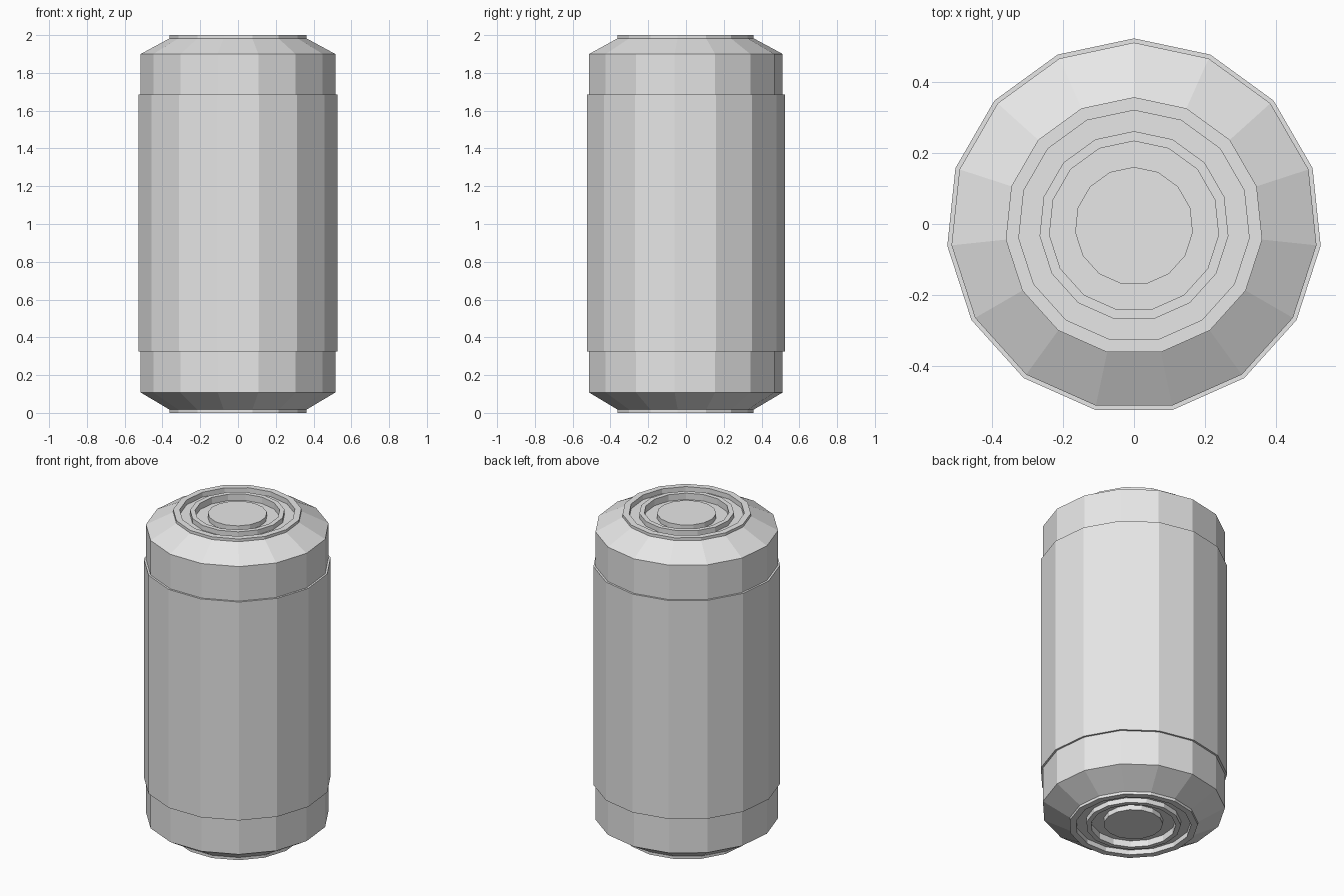
import bpy, bmesh, math

if "Cube" in bpy.data.objects:
    bpy.data.objects.remove(bpy.data.objects["Cube"])

SIDES = 15
Y_OFFSET = -0.006   # odd side count: shifts the outline to be centred on y

metal = bpy.data.materials.new("grey_metal")
metal.diffuse_color = (0.8, 0.8, 0.8, 1)
metal.use_nodes = True
metal.node_tree.nodes["Principled BSDF"].inputs["Base Color"].default_value = metal.diffuse_color


def lathe(name, profile, capped=False):
    """Revolve (radius, z) points, listed from bottom to top, into flat sides."""
    bm = bmesh.new()
    rings = []
    for r, z in profile:
        rings.append([bm.verts.new((r * math.sin(2 * math.pi * i / SIDES),
                                    r * math.cos(2 * math.pi * i / SIDES) + Y_OFFSET, z))
                      for i in range(SIDES)])
    for low, high in zip(rings, rings[1:]):
        for i in range(SIDES):
            j = (i + 1) % SIDES
            bm.faces.new((low[j], low[i], high[i], high[j]))
    if capped:
        bm.faces.new(rings[-1][::-1])
    mesh = bpy.data.meshes.new(name)
    bm.to_mesh(mesh)
    bm.free()
    mesh.materials.append(metal)
    obj = bpy.data.objects.new(name, mesh)
    bpy.context.collection.objects.link(obj)
    return obj


# Wall, sloped shoulder, rim, groove, raised ring, recess and central disc
end_profile = [
    (0.518, 1.685), (0.518, 1.90), (0.364, 1.983), (0.364, 2.0),
    (0.327, 2.0), (0.327, 1.97), (0.268, 1.97), (0.268, 2.0),
    (0.240, 2.0), (0.240, 1.96), (0.167, 1.96), (0.167, 1.99),
]
lathe("top_end", end_profile, capped=True)

# Bottom end is the top end mirrored about mid height
bottom = lathe("bottom_end", end_profile, capped=True)
bm = bmesh.new()
bm.from_mesh(bottom.data)
for v in bm.verts:
    v.co.z = 2.0 - v.co.z
# Trim the lower wall to meet the sleeve edge
for v in bm.verts:
    if abs(v.co.z - 0.315) < 1e-4:
        v.co.z = 0.325
    elif abs(v.co.z - 0.10) < 1e-4:
        v.co.z = 0.108
bmesh.ops.reverse_faces(bm, faces=bm.faces)
bm.to_mesh(bottom.data)
bm.free()

# Slightly wider sleeve around the middle, with small ledges
lathe("label_sleeve", [(0.518, 0.325), (0.53, 0.325), (0.53, 1.685), (0.518, 1.685)])
